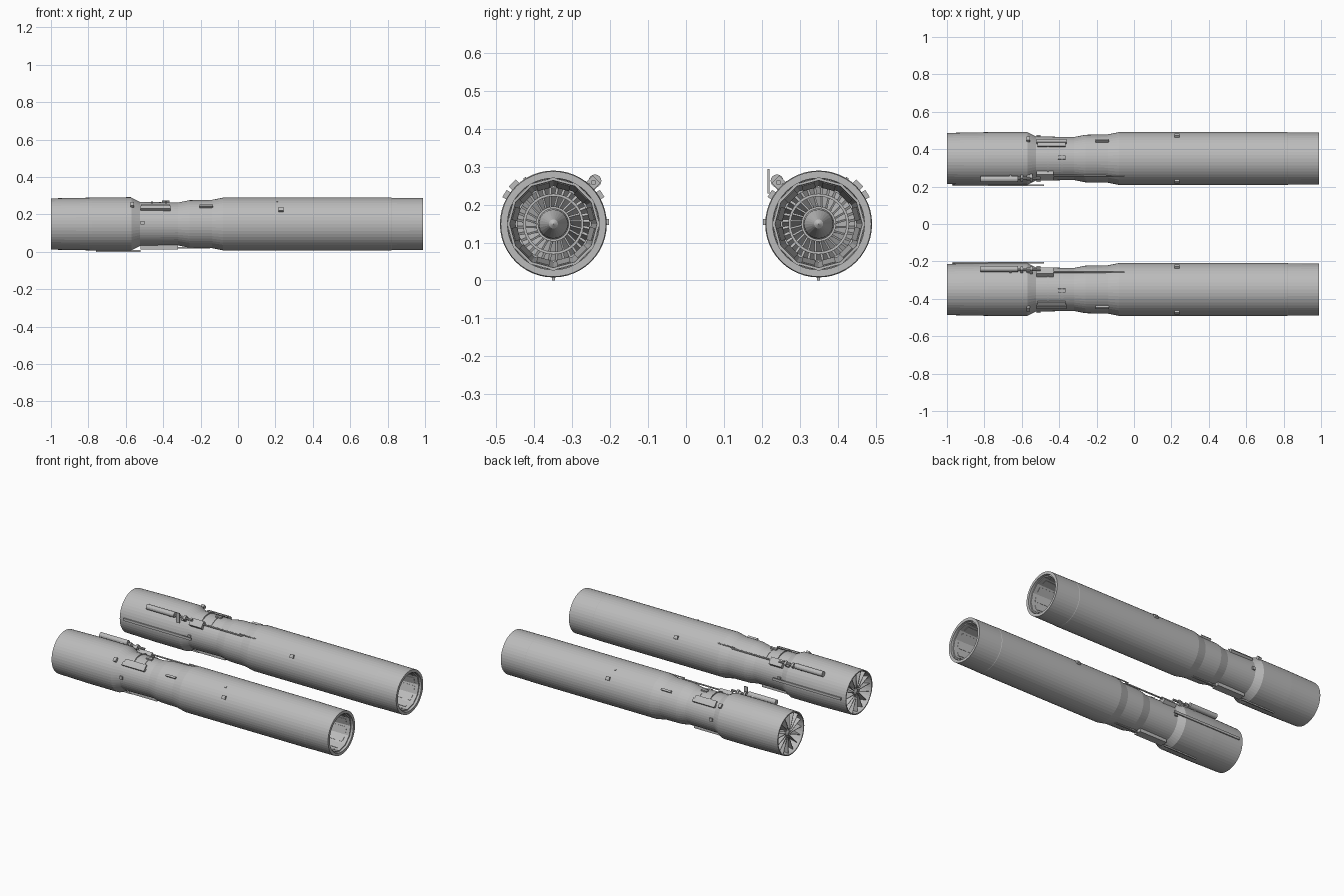
import bpy, bmesh
from math import cos, sin, pi, radians
from mathutils import Matrix

cube = bpy.data.objects.get("Cube")
if cube:
    bpy.data.objects.remove(cube)

AXIS_Y, AXIS_Z = 0.35, 0.149

GREY = bpy.data.materials.new("metal grey")
GREY.use_nodes = True
GREY.diffuse_color = (0.5, 0.5, 0.5, 1)
GREY.node_tree.nodes["Principled BSDF"].inputs["Base Color"].default_value = (0.5, 0.5, 0.5, 1)


def finish(name, bm, side):
    """Place axis-centred geometry on one engine; side -1 is mirrored in y."""
    bm.transform(Matrix.Translation((0, AXIS_Y, AXIS_Z)))
    if side < 0:
        bm.transform(Matrix.Scale(-1, 4, (0, 1, 0)))
    bmesh.ops.recalc_face_normals(bm, faces=bm.faces)
    me = bpy.data.meshes.new(name)
    bm.to_mesh(me)
    bm.free()
    me.materials.append(GREY)
    bpy.context.scene.collection.objects.link(bpy.data.objects.new(name, me))


def lathe(name, profile, side, n=48):
    """Revolve a closed (x, radius) outline about the engine axis."""
    bm = bmesh.new()
    rings = [[bm.verts.new((x, r * cos(2 * pi * i / n), r * sin(2 * pi * i / n)))
              for i in range(n)] for x, r in profile]
    for a, b in zip(rings, rings[1:] + rings[:1]):
        for i in range(n):
            j = (i + 1) % n
            bm.faces.new((a[i], a[j], b[j], b[i]))
    bmesh.ops.remove_doubles(bm, verts=bm.verts, dist=1e-5)
    finish(name, bm, side)


def add_box(bm, x, r, deg, size, pitch=0):
    """Box of (length, radial, tangential) size; deg is measured from the outer side."""
    m = (Matrix.Rotation(radians(deg), 4, "X") @ Matrix.Translation((x, r, 0))
         @ Matrix.Rotation(radians(pitch), 4, "Y") @ Matrix.Diagonal((*size, 1)))
    bmesh.ops.create_cube(bm, size=1, matrix=m)


def box(name, side, *args):
    bm = bmesh.new()
    add_box(bm, *args)
    finish(name, bm, side)


def blades(name, side, x, r0, r1, count, chord, pitch, thick):
    bm = bmesh.new()
    for i in range(count):
        add_box(bm, x, (r0 + r1) / 2, 360 * i / count, (chord, r1 - r0, thick), pitch)
    finish(name, bm, side)


def tube(name, side, x0, x1, radius, r, deg, n=12):
    """Straight cylinder parallel to the engine axis."""
    bm = bmesh.new()
    a = radians(deg)
    m = (Matrix.Translation(((x0 + x1) / 2, r * cos(a), r * sin(a)))
         @ Matrix.Rotation(pi / 2, 4, "Y"))
    bmesh.ops.create_cone(bm, cap_ends=True, segments=n, radius1=radius,
                          radius2=radius, depth=x1 - x0, matrix=m)
    finish(name, bm, side)


def hoop(name, side, x, r, a0, a1, thick=0.005):
    """Thin line wrapped part way round the casing."""
    bm = bmesh.new()
    steps = 14
    for i in range(steps):
        deg = a0 + (a1 - a0) * (i + 0.5) / steps
        add_box(bm, x, r, deg, (thick, thick, r * radians(a1 - a0) / steps * 1.05))
    finish(name, bm, side)


CASING = [(-1, 0.137), (-0.78, 0.141), (-0.57, 0.141), (-0.525, 0.118),
          (-0.32, 0.115), (-0.26, 0.127), (-0.14, 0.129), (-0.08, 0.141),
          (0.82, 0.141), (0.823, 0.14), (0.99, 0.139), (0.99, 0.121), (0.93, 0.121),
          (0.4, 0.121), (-0.2, 0.105), (-0.52, 0.105), (-0.6, 0.128), (-1, 0.13)]

for side, tag in ((-1, "front"), (1, "rear")):
    # Main shell
    lathe(tag + "_casing", CASING, side)

    # Intake: backing wall, hub and fan
    lathe(tag + "_intake_wall", [(-0.92, 0), (-0.92, 0.13), (-0.9, 0.13), (-0.9, 0)], side)
    lathe(tag + "_fan_hub", [(-0.985, 0), (-0.975, 0.02), (-0.95, 0.032),
                             (-0.92, 0.036), (-0.92, 0)], side, 24)
    blades(tag + "_fan_blades", side, -0.955, 0.028, 0.13, 16, 0.06, 12, 0.003)

    # Exhaust: petals, turbine rings and cone
    lathe(tag + "_nozzle_petals", [(0.975, 0.122), (0.975, 0.115), (0.72, 0.1),
                                   (0.72, 0.122)], side, 12)
    bm = bmesh.new()
    for i in range(12):
        m = Matrix.Rotation(2 * pi * (i + 0.5) / 12, 4, "X")
        slope = Matrix.Rotation(0.06, 4, "Z")
        bmesh.ops.create_cube(bm, size=1, matrix=m @ Matrix.Translation((0.84, 0.103, 0))
                              @ slope @ Matrix.Diagonal((0.22, 0.004, 0.035, 1)))
    finish(tag + "_petal_plates", bm, side)
    lathe(tag + "_turbine_wall", [(0.5, 0), (0.5, 0.12), (0.48, 0.12), (0.48, 0)], side)
    for part, r0, r1 in (("outer", 0.095, 0.101), ("middle", 0.073, 0.08), ("inner", 0.04, 0.046)):
        lathe(tag + "_turbine_%s_ring" % part,
              [(0.5, r0), (0.56, r0), (0.56, r1), (0.5, r1)], side)
    blades(tag + "_outer_vanes", side, 0.53, 0.078, 0.097, 32, 0.04, 25, 0.007)
    blades(tag + "_inner_vanes", side, 0.53, 0.044, 0.075, 24, 0.04, 25, 0.005)
    lathe(tag + "_tail_cone", [(0.5, 0), (0.5, 0.041), (0.56, 0.038),
                               (0.64, 0.012), (0.65, 0)], side, 24)

    # Mounting pads on both flanks
    for flank in ("outer", "inner"):
        def at(deg):
            return deg if flank == "outer" else 180 - deg
        box(tag + "_%s_aft_pad" % flank, side, 0.23, 0.145, at(32), (0.025, 0.014, 0.022))
        box(tag + "_%s_collar_pad" % flank, side, -0.565, 0.145, at(45), (0.02, 0.016, 0.026))
        box(tag + "_%s_neck_pad" % flank, side, -0.51, 0.119, at(3), (0.02, 0.014, 0.02))
    box(tag + "_neck_case", side, -0.44, 0.122, 43, (0.16, 0.02, 0.022))
    box(tag + "_neck_case_lid", side, -0.44, 0.122, 53, (0.15, 0.008, 0.024))
    box(tag + "_waist_case", side, -0.17, 0.134, 45, (0.07, 0.014, 0.012))
    box(tag + "_crown_case", side, -0.385, 0.119, 87, (0.04, 0.01, 0.02))
    box(tag + "_control_case", side, -0.475, 0.127, 136, (0.09, 0.026, 0.045))
    box(tag + "_tiny_stud", side, 0.21, 0.141, 58, (0.01, 0.006, 0.008))

    # Lines round the neck and the stepped rod along the casing
    hoop(tag + "_neck_line", side, -0.46, 0.12, 45, 135)
    hoop(tag + "_second_neck_line", side, -0.385, 0.119, 50, 130, 0.003)
    tube(tag + "_neck_rod", side, -0.5, -0.15, 0.005, 0.133, 134, 8)
    tube(tag + "_waist_rod", side, -0.17, -0.05, 0.004, 0.14, 132, 8)

    # Actuator cylinder, its couplings and clamps
    tube(tag + "_actuator", side, -0.82, -0.62, 0.017, 0.158, 134, 16)
    tube(tag + "_actuator_stem", side, -0.63, -0.5, 0.007, 0.152, 134, 8)
    for x in (-0.66, -0.6, -0.55):
        box(tag + "_clamp", side, x, 0.149, 134, (0.012, 0.03, 0.028))

    # Inner flank strip, keel strip and underside brackets
    box(tag + "_flank_strip", side, -0.725, 0.1435, 178, (0.49, 0.007, 0.016))
    box(tag + "_keel_strip", side, -0.64, 0.144, -90, (0.24, 0.01, 0.008))
    box(tag + "_under_bracket", side, -0.42, 0.124, -90, (0.2, 0.022, 0.05))
    box(tag + "_under_rail", side, -0.24, 0.128, -90, (0.18, 0.008, 0.012))

# Upright fin beside the rear actuator
bm = bmesh.new()
bmesh.ops.create_cube(bm, size=1, matrix=Matrix.Translation((-0.585, -0.132, 0.113))
                      @ Matrix.Diagonal((0.025, 0.005, 0.065, 1)))
finish("rear_actuator_fin", bm, 1)
